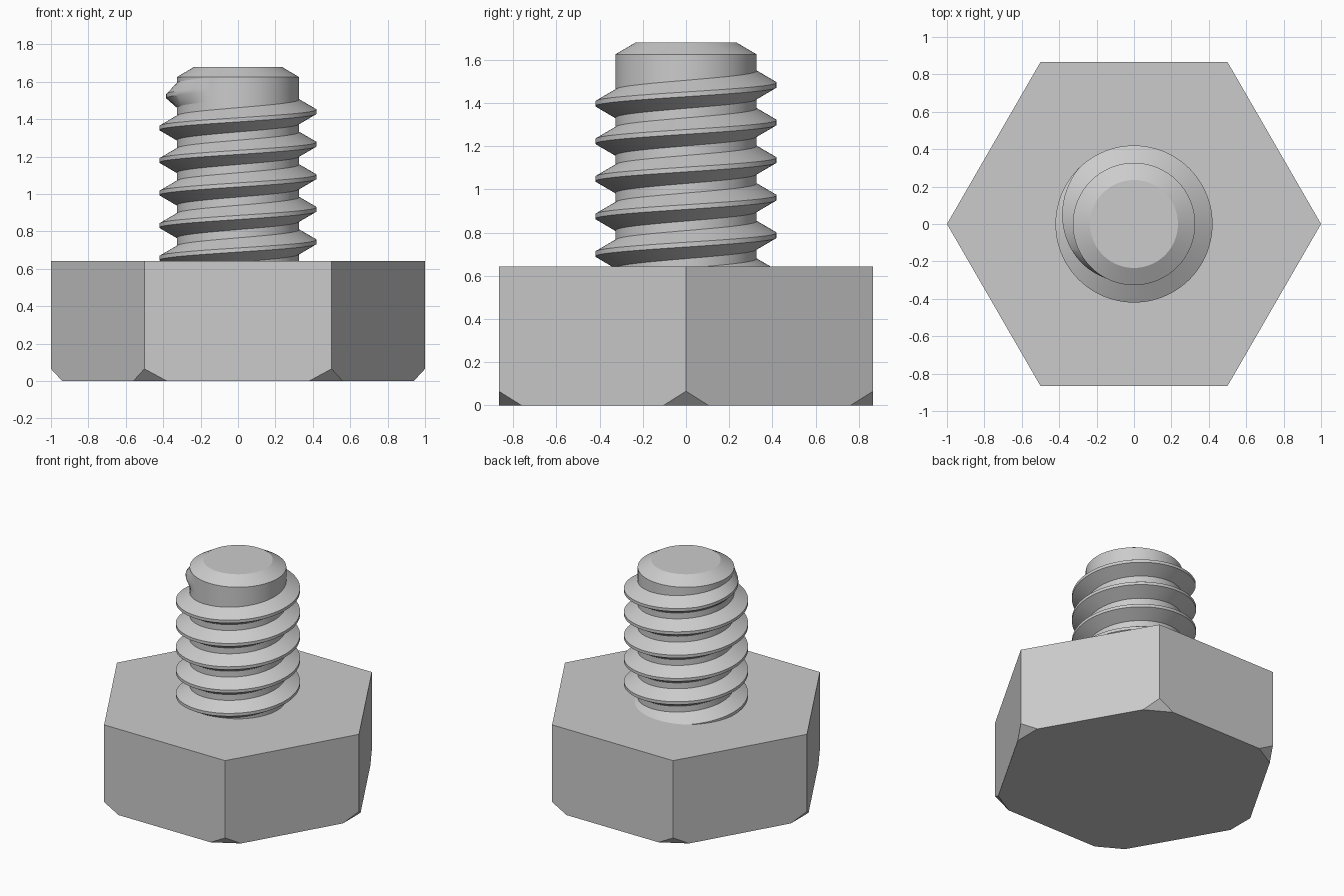
import bpy, bmesh
from math import sin, cos, pi, radians

old = bpy.data.objects.get("Cube")
if old:
    bpy.data.objects.remove(old, do_unlink=True)

HEAD_TOP, TIP = 0.642, 1.679      # heights
CORE, CREST = 0.327, 0.42         # shank and thread radii
PITCH, SEGMENTS = 0.174, 96

steel = bpy.data.materials.new("plain_grey")
steel.use_nodes = True
grey = (0.6, 0.6, 0.6, 1)
steel.diffuse_color = grey
steel.node_tree.nodes["Principled BSDF"].inputs["Base Color"].default_value = grey


def polar(r, angle, z):
    return (r * cos(angle), r * sin(angle), z)


def finish(bm, name, smooth=False):
    bmesh.ops.recalc_face_normals(bm, faces=bm.faces)
    mesh = bpy.data.meshes.new(name)
    bm.to_mesh(mesh)
    bm.free()
    mesh.materials.append(steel)
    obj = bpy.data.objects.new(name, mesh)
    bpy.context.collection.objects.link(obj)
    if smooth:
        bpy.ops.object.select_all(action='DESELECT')
        obj.select_set(True)
        bpy.context.view_layer.objects.active = obj
        bpy.ops.object.shade_smooth_by_angle(angle=radians(30))
    return obj


# Hexagonal head with its lower corners cut off flat
bm = bmesh.new()
corners = [polar(1, i * pi / 3, 0) for i in range(6)]
top = [bm.verts.new((x, y, HEAD_TOP)) for x, y, z in corners]
low = [bm.verts.new((x, y, 0.065)) for x, y, z in corners]
cut = 0.12
after, before = [], []
for i in range(6):
    (x, y, z) = corners[i]
    for store, (nx, ny, nz) in ((after, corners[(i + 1) % 6]), (before, corners[i - 1])):
        store.append(bm.verts.new((x + (nx - x) * cut, y + (ny - y) * cut, 0)))
bottom = []
for i in range(6):
    j = (i + 1) % 6
    bm.faces.new((top[i], low[i], after[i], before[j], low[j], top[j]))
    bm.faces.new((low[i], before[i], after[i]))
    bottom += [before[i], after[i]]
bm.faces.new(top)
bm.faces.new(bottom)
finish(bm, "hex_head")

# Shank with a chamfered tip
bm = bmesh.new()
profile = [(CORE, HEAD_TOP - 0.02), (CORE, 1.625), (0.235, TIP)]
rings = [[bm.verts.new(polar(r, 2 * pi * i / SEGMENTS, z)) for i in range(SEGMENTS)]
         for r, z in profile]
for a, b in zip(rings, rings[1:]):
    for i in range(SEGMENTS):
        j = (i + 1) % SEGMENTS
        bm.faces.new((a[i], a[j], b[j], b[i]))
bm.faces.new(rings[0])
bm.faces.new(rings[-1])
finish(bm, "shank", True)

# Right-handed helical thread that fades out near the tip
bm = bmesh.new()
end = 2 * pi + radians(243)
fade = radians(108)
steps = int((end + 8 * pi) / (2 * pi) * SEGMENTS)
start = end - steps * 2 * pi / SEGMENTS
previous = None
for s in range(steps + 1):
    angle = start + s * 2 * pi / SEGMENTS
    z = 1.353 + PITCH * (angle - pi) / (2 * pi)
    r = CORE - 0.001 + (CREST - CORE + 0.001) * min(1, (end - angle) / fade)
    section = [(CORE - 0.02, -0.065), (CORE, -0.065), (r, -0.011),
               (r, 0.011), (CORE, 0.065), (CORE - 0.02, 0.065)]
    ring = [bm.verts.new(polar(pr, angle, z + dz)) for pr, dz in section]
    if previous:
        for i in range(6):
            j = (i + 1) % 6
            bm.faces.new((previous[i], previous[j], ring[j], ring[i]))
    else:
        bm.faces.new(ring)
    previous = ring
bm.faces.new(previous)
finish(bm, "screw_thread", True)
